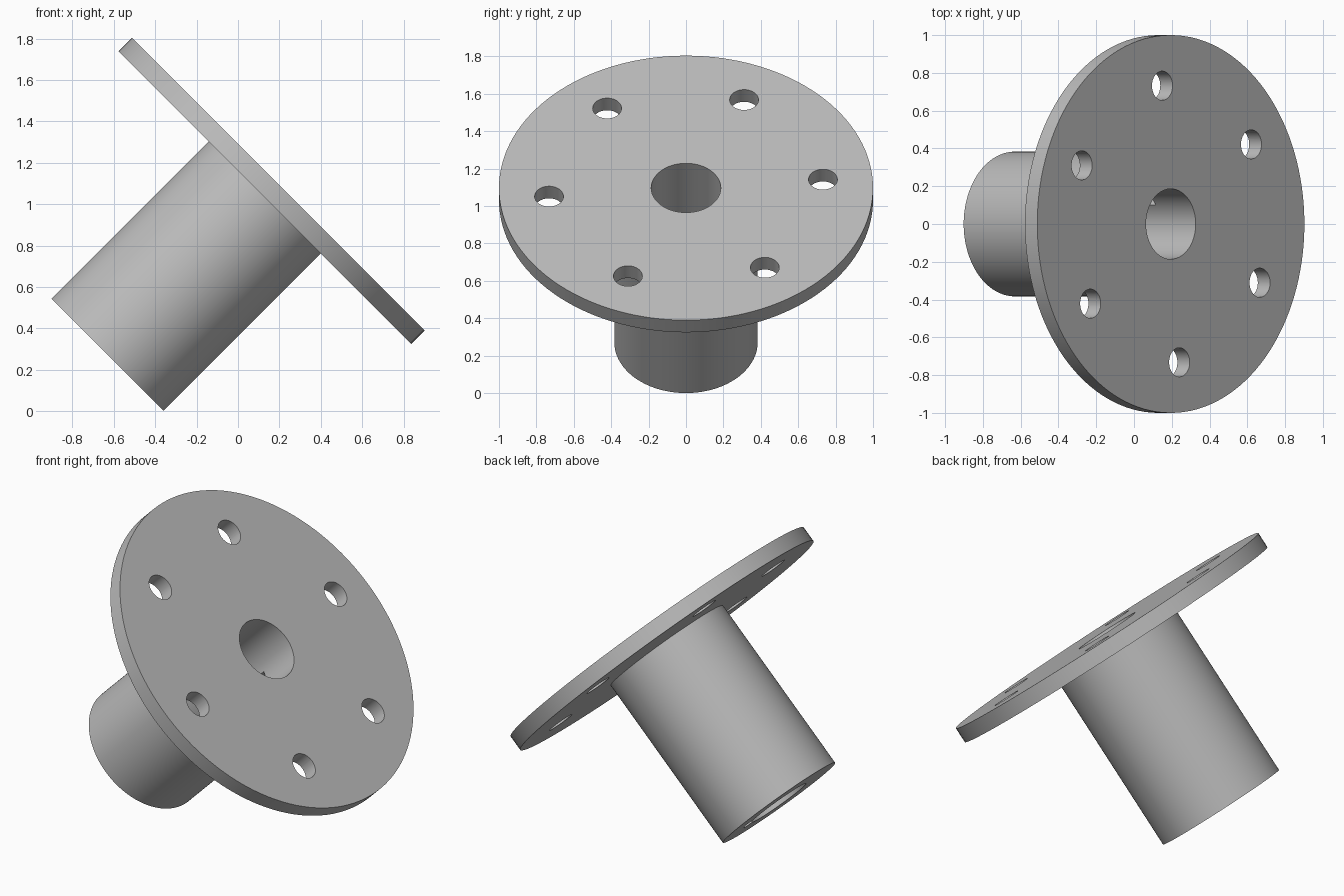
import bpy
import bmesh
from math import radians, sin, cos, pi
from mathutils import Matrix, Vector

if "Cube" in bpy.data.objects:
    bpy.data.objects.remove(bpy.data.objects["Cube"], do_unlink=True)

# Dimensions, measured along the part's own axis from the flange face
FLANGE_R, FLANGE_T = 1.0, 0.092
HUB_R, LENGTH = 0.383, 1.168
BORE_R = 0.186
BOLT_R, BOLT_CIRCLE, BOLTS = 0.077, 0.735, 6
TURN = radians(5)


def make_object(name, bm):
    bmesh.ops.recalc_face_normals(bm, faces=bm.faces)
    mesh = bpy.data.meshes.new(name)
    bm.to_mesh(mesh)
    bm.free()
    obj = bpy.data.objects.new(name, mesh)
    bpy.context.collection.objects.link(obj)
    return obj


def lathe(name, profile, segments):
    """Revolve a closed (radius, height) profile around z."""
    bm = bmesh.new()
    rings = []
    for i in range(segments):
        a = 2 * pi * i / segments
        rings.append([bm.verts.new((r * cos(a), r * sin(a), z)) for r, z in profile])
    n = len(profile)
    for i in range(segments):
        here, there = rings[i], rings[(i + 1) % segments]
        for j in range(n):
            k = (j + 1) % n
            bm.faces.new((here[j], there[j], there[k], here[k]))
    return make_object(name, bm)


def cut(target, cutter):
    cutter.hide_render = True
    mod = target.modifiers.new("cut", 'BOOLEAN')
    mod.operation = 'DIFFERENCE'
    mod.solver = 'EXACT'
    mod.object = cutter
    bpy.context.view_layer.objects.active = target
    bpy.ops.object.modifier_apply(modifier=mod.name)
    bpy.data.objects.remove(cutter, do_unlink=True)


# Flange, hub and bore as one turned solid
flanged_hub = lathe("flanged_hub", [
    (BORE_R, 0), (FLANGE_R, 0), (FLANGE_R, -FLANGE_T),
    (HUB_R, -FLANGE_T), (HUB_R, -LENGTH), (BORE_R, -LENGTH)], 128)

# Ring of bolt holes
bm = bmesh.new()
for i in range(BOLTS):
    a = pi / 2 + TURN + 2 * pi * i / BOLTS
    spot = Vector((BOLT_CIRCLE * cos(a), BOLT_CIRCLE * sin(a), -FLANGE_T / 2))
    bmesh.ops.create_cone(bm, cap_ends=True, segments=48, radius1=BOLT_R,
                          radius2=BOLT_R, depth=0.3, matrix=Matrix.Translation(spot))
cut(flanged_hub, make_object("bolt_hole_cutter", bm))

# Keyway in the bore, open at the far end of the hub
inner, outer, top, bottom = 0.1, 0.235, -0.27, -LENGTH - 0.1
bm = bmesh.new()
place = (Matrix.Rotation(pi / 4 + TURN, 4, 'Z')
         @ Matrix.Translation(((inner + outer) / 2, 0, (top + bottom) / 2))
         @ Matrix.Diagonal((outer - inner, 0.112, top - bottom, 1)))
bmesh.ops.create_cube(bm, size=1, matrix=place)
cut(flanged_hub, make_object("keyway_cutter", bm))

# Single plain colour
steel = bpy.data.materials.new("grey_steel")
steel.use_nodes = True
colour = (0.5, 0.5, 0.5, 1)
steel.diffuse_color = colour
steel.node_tree.nodes["Principled BSDF"].inputs["Base Color"].default_value = colour
flanged_hub.data.materials.clear()
flanged_hub.data.materials.append(steel)

# Tilt the axis and stand the hub's rim on the ground
flanged_hub.data.transform(
    Matrix.Translation((0.195, 0, 1.097)) @ Matrix.Rotation(pi / 4, 4, 'Y'))

bpy.ops.object.select_all(action='DESELECT')
flanged_hub.select_set(True)
bpy.context.view_layer.objects.active = flanged_hub
bpy.ops.object.shade_smooth_by_angle(angle=radians(30))
